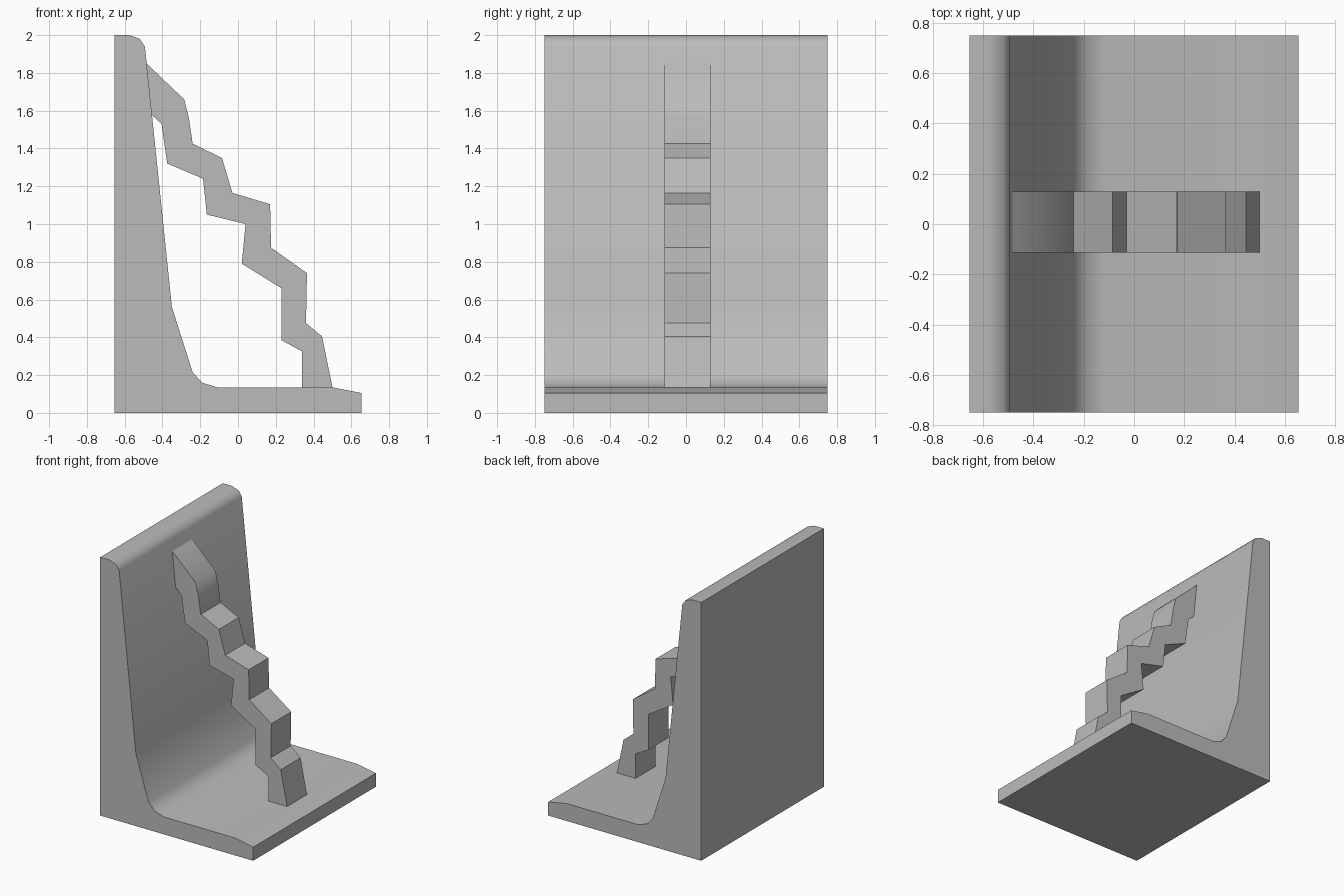
import bpy
import bmesh
import math

cube = bpy.data.objects.get("Cube")
if cube:
    bpy.data.objects.remove(cube, do_unlink=True)

grey = bpy.data.materials.new("plain grey")
grey.use_nodes = True
colour = (0.5, 0.5, 0.5, 1)
grey.diffuse_color = colour
grey.node_tree.nodes["Principled BSDF"].inputs["Base Color"].default_value = colour


def extrude_profile(name, profile, y_front, y_back):
    """Extrude a closed x-z outline along y."""
    bm = bmesh.new()
    face = bm.faces.new([bm.verts.new((x, y_front, z)) for x, z in profile])
    result = bmesh.ops.extrude_face_region(bm, geom=[face])
    moved = [v for v in result["geom"] if isinstance(v, bmesh.types.BMVert)]
    bmesh.ops.translate(bm, verts=moved, vec=(0, y_back - y_front, 0))
    bmesh.ops.recalc_face_normals(bm, faces=bm.faces)
    mesh = bpy.data.meshes.new(name)
    bm.to_mesh(mesh)
    bm.free()
    mesh.materials.append(grey)
    obj = bpy.data.objects.new(name, mesh)
    bpy.context.collection.objects.link(obj)
    bpy.ops.object.select_all(action="DESELECT")
    obj.select_set(True)
    bpy.context.view_layer.objects.active = obj
    bpy.ops.object.shade_smooth_by_angle(angle=math.radians(38))
    return obj


# Tall back wall flowing through a fillet into the base plate
wall_and_base = [
    (-0.655, 0), (0.655, 0), (0.655, 0.105), (0.5, 0.135), (-0.11, 0.135),
    (-0.19, 0.16), (-0.24, 0.215), (-0.35, 0.56), (-0.493, 1.94),
    (-0.52, 1.98), (-0.575, 2), (-0.655, 2),
]
extrude_profile("wall_and_base", wall_and_base, -0.75, 0.75)

# Zigzag stepped brace, its two ends sunk slightly into the wall and base
brace_outer = [
    (0.503, 0.12), (0.445, 0.405), (0.36, 0.475), (0.365, 0.74),
    (0.175, 0.875), (0.17, 1.105), (-0.03, 1.165), (-0.085, 1.35),
    (-0.24, 1.425), (-0.26, 1.56), (-0.285, 1.66), (-0.495, 1.86),
]
brace_inner = [
    (-0.47, 1.59), (-0.405, 1.53), (-0.375, 1.32), (-0.185, 1.24),
    (-0.165, 1.05), (0.04, 1.0), (0.02, 0.79), (0.23, 0.66),
    (0.23, 0.385), (0.34, 0.325), (0.34, 0.12),
]
extrude_profile("zigzag_brace", brace_outer + brace_inner, -0.113, 0.13)
